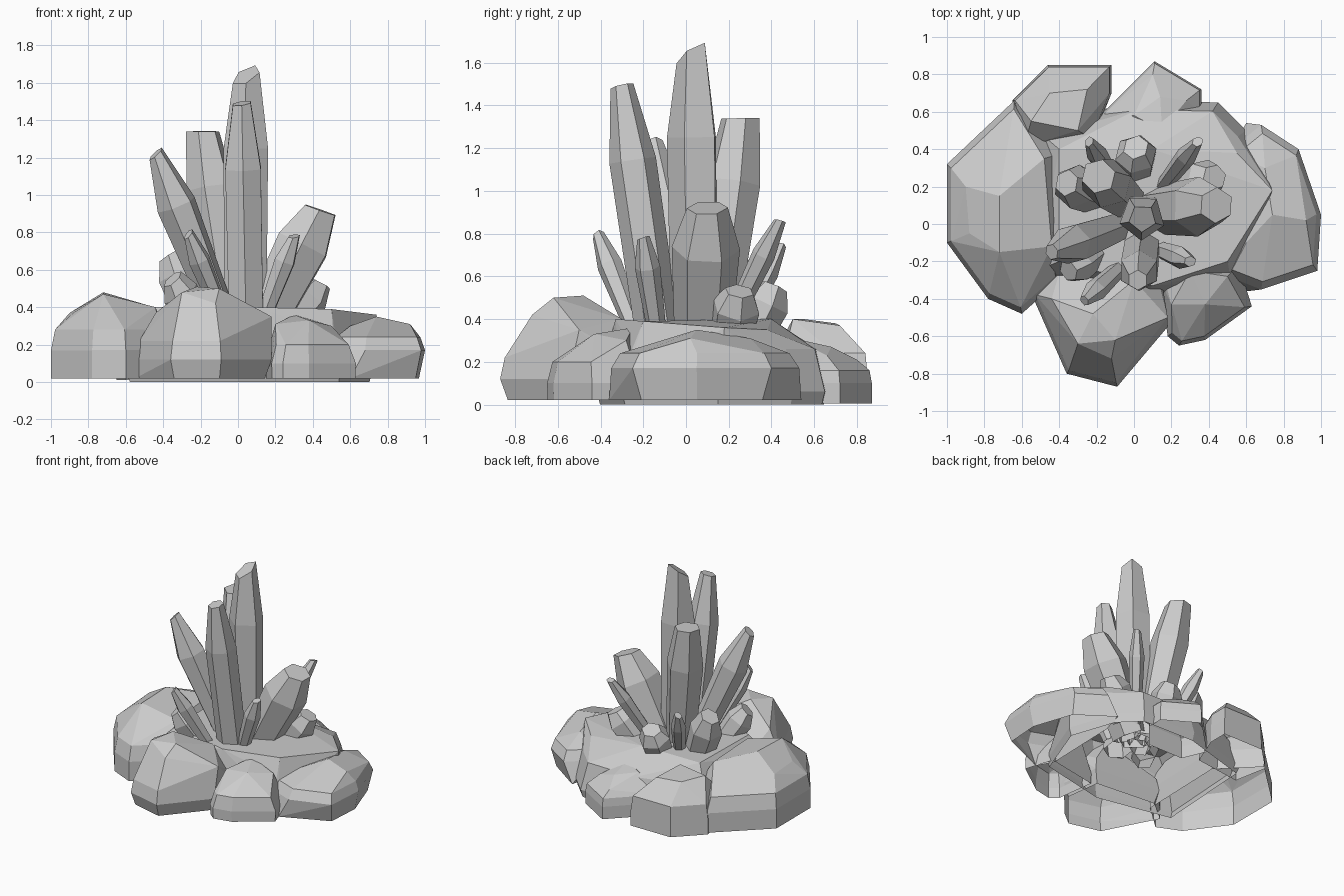
import bpy, bmesh, math
from mathutils import Vector

cube = bpy.data.objects.get("Cube")
if cube:
    bpy.data.objects.remove(cube, do_unlink=True)

stone = bpy.data.materials.new("stone_grey")
stone.use_nodes = True
GREY = (0.6, 0.6, 0.6, 1)
stone.diffuse_color = GREY
stone.node_tree.nodes["Principled BSDF"].inputs["Base Color"].default_value = GREY


def finish(name, bm):
    mesh = bpy.data.meshes.new(name)
    bm.to_mesh(mesh)
    bm.free()
    mesh.materials.append(stone)
    obj = bpy.data.objects.new(name, mesh)
    bpy.context.collection.objects.link(obj)


def rock(name, outline, foot, waist, shoulder, peaks, floor=0.02):
    """Faceted boulder shell, open below: hull of foot, waist, shoulder ring and peaks."""
    bm = bmesh.new()
    centre = sum((Vector(p) for p in outline), Vector((0, 0))) / len(outline)
    for scale, z in ((foot, floor), (1.0, waist), shoulder):
        for p in outline:
            q = centre + (Vector(p) - centre) * scale
            bm.verts.new((q.x, q.y, z))
    for p in peaks:
        bm.verts.new(p)
    hull = bmesh.ops.convex_hull(bm, input=bm.verts)
    bmesh.ops.delete(bm, geom=hull["geom_interior"], context='VERTS')
    bmesh.ops.dissolve_limit(bm, angle_limit=math.radians(6), verts=bm.verts, edges=bm.edges)
    bmesh.ops.recalc_face_normals(bm, faces=bm.faces)
    under = [f for f in bm.faces if max(v.co.z for v in f.verts) < floor + 0.005]
    bmesh.ops.delete(bm, geom=under, context='FACES')
    finish(name, bm)


def crystal(name, base, tip, radius, tip_scale=0.5, slant=0.4, turn=0.0, sides=6, root=0.65):
    """Shard: prism that widens to a shoulder, then narrows to a slanted flat tip."""
    bm = bmesh.new()
    base, tip = Vector(base), Vector(tip)
    axis = tip - base
    unit = axis.normalized()
    side = Vector((1, 0, 0))
    side = (side - unit * side.dot(unit)).normalized()
    other = unit.cross(side)
    rings = []
    for t, scale, tilt in ((0, root, 0), (0.72, 1, 0), (1, tip_scale, slant)):
        ring = []
        for i in range(sides):
            a = 2 * math.pi * i / sides + turn
            out = (side * math.cos(a) + other * math.sin(a)) * radius * scale
            lift = unit * tilt * radius * scale * math.cos(a - turn)
            ring.append(bm.verts.new(base + axis * t + out + lift))
        rings.append(ring)
    bm.faces.new(rings[-1])
    for low, high in zip(rings, rings[1:]):
        for i in range(sides):
            j = (i + 1) % sides
            bm.faces.new((low[i], low[j], high[j], high[i]))
    finish(name, bm)


# Boulders around the base
rock("central_mound", [(-.6, -.3), (0, -.42), (.55, -.3), (.72, .15), (.6, .5), (.45, .65), (0, .66), (-.55, .5)],
     0.97, 0.06, (0.9, 0.26),
     [(-.4, -.2, .39), (.1, -.33, .4), (.5, -.2, .39), (.74, .18, .36), (.55, .38, .35),
      (.1, .4, .4), (-.4, .4, .4)], 0.0)
rock("left_side_boulder", [(.5, -.28), (.68, -.35), (.98, -.25), (1, .05), (.88, .4), (.68, .53), (.52, .4)],
     0.87, 0.17, (0.9, 0.24),
     [(.6, -.36, .02), (.6, .54, .02), (.6, -.1, .3), (.74, .05, .35), (.7, .3, .31), (.92, .02, .31)])
rock("front_left_boulder", [(.14, -.3), (.18, -.6), (.24, -.65), (.38, -.62), (.63, -.44), (.56, -.22)],
     0.99, 0.1, (0.86, 0.2), [(.2, -.43, .31), (.38, -.43, .33), (.3, -.25, .36), (.5, -.28, .3)])
rock("front_boulder", [(-.55, -.37), (-.36, -.8), (-.09, -.87), (.18, -.55), (.14, -.25), (-.4, -.2)],
     0.9, 0.12, (0.94, 0.22),
     [(-.55, -.37, .02), (-.44, -.4, .37), (-.3, -.64, .48), (-.1, -.62, .5), (-.22, -.48, .51),
      (.18, -.5, .35), (0, -.3, .4), (-.12, -.72, .42)])
rock("right_side_boulder", [(-1, .32), (-1, -.1), (-.78, -.4), (-.6, -.48), (-.4, -.3), (-.38, .4), (-.64, .66)],
     1.0, 0.17, (0.93, 0.28),
     [(-.9, .2, .37), (-.88, -.05, .37), (-.72, -.15, .47), (-.72, .15, .48), (-.48, .35, .41),
      (-.44, -.12, .4), (-.62, -.36, .33)])
rock("back_right_boulder", [(-.65, .66), (-.46, .85), (-.12, .85), (-.12, .7), (-.22, .45), (-.6, .4)],
     1.0, 0.13, (0.95, 0.24), [(-.45, .7, .38), (-.25, .72, .37), (-.3, .5, .4), (-.55, .55, .4)], 0.01)
rock("back_boulder", [(-.18, .58), (.11, .87), (.36, .72), (.36, .6), (.2, .4), (-.1, .4)],
     1.0, 0.1, (0.96, 0.16), [(.1, .8, .21), (.14, .68, .27), (.28, .66, .23), (0, .58, .29), (.15, .5, .31)], 0.005)

# Tall shards
crystal("centre_shard", (.04, .05, .25), (.045, .03, 1.64), .125, .6, .7, .9, 5, .95)
crystal("front_shard", (.045, -.12, .25), (.02, -.3, 1.49), .11, .5, .15, .52, 6, .95)
crystal("back_shard", (-.03, .12, .25), (-.19, .255, 1.34), .135, .68, .2, 2.36, 6, .75)
crystal("right_shard", (-.05, 0, .25), (-.44, -.15, 1.22), .11, .4, .4, .3, 6, .7)
crystal("left_shard", (.1, .075, .25), (.44, .1, .92), .16, .6, .15, .5, 6, .8)

# Thin shards
for name, base, tip, radius in (
        ("front_left_splinter", (.12, -.13, .3), (.3, -.2, .78), .06),
        ("front_right_splinter", (-.06, -.22, .3), (-.265, -.41, .79), .06),
        ("back_left_splinter", (.13, .17, .3), (.34, .44, .86), .055),
        ("back_right_splinter", (-.1, .22, .3), (-.24, .44, .74), .055)):
    crystal(name, base, tip, radius, .5, .5, .4, 6, .7)

# Short stubs
for name, base, tip, radius in (
        ("left_stub", (.24, .2, .28), (.43, .25, .53), .115),
        ("back_stub", (.01, .28, .28), (.01, .41, .55), .115),
        ("right_back_stub", (-.2, .15, .28), (-.36, .22, .68), .12),
        ("right_front_stub", (-.2, -.14, .28), (-.35, -.25, .55), .1)):
    crystal(name, base, tip, radius, .6, .2, .3, 6, .85)
